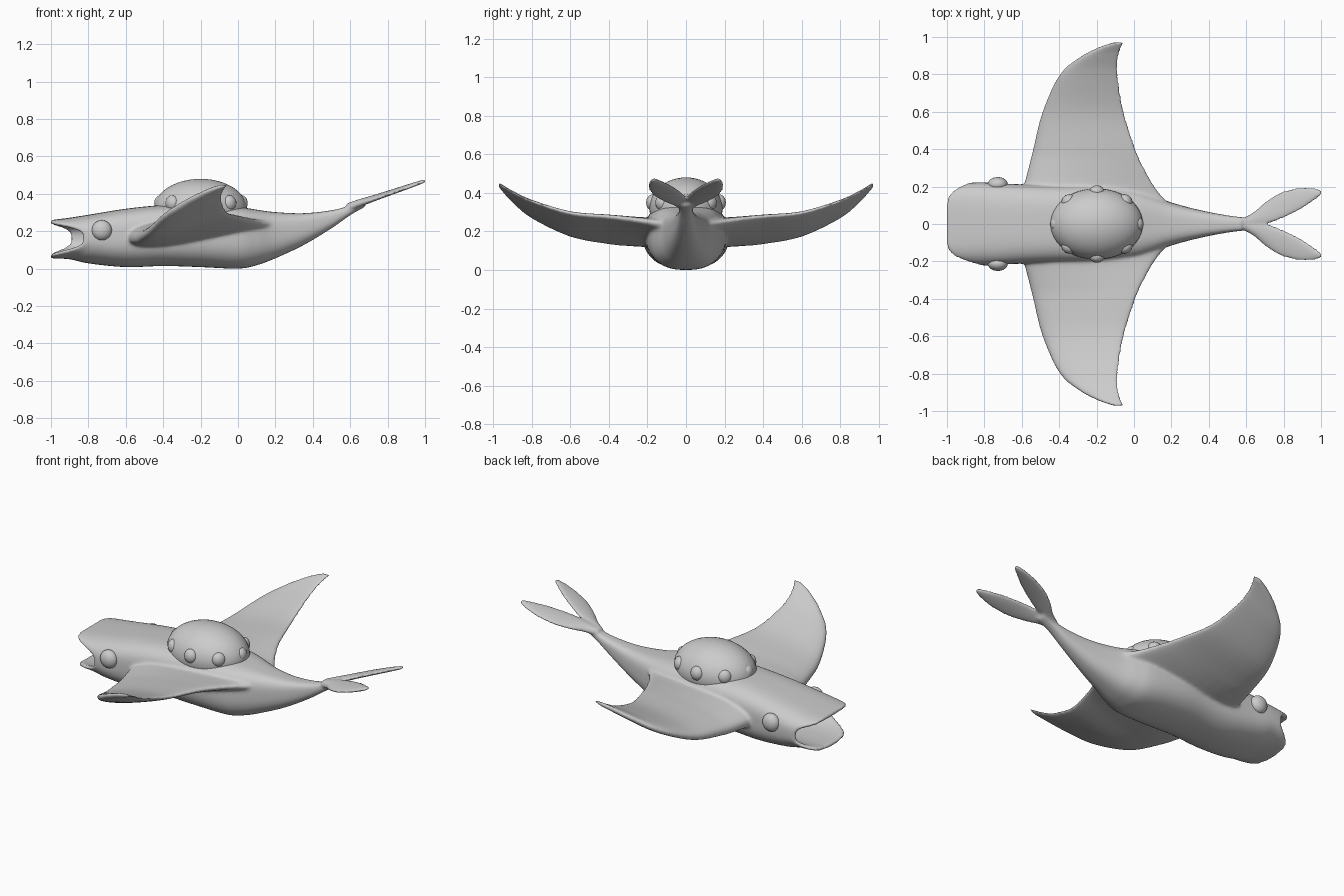
import bpy, bmesh
from math import sin, cos, tau, copysign

cube = bpy.data.objects.get("Cube")
if cube:
    bpy.data.objects.remove(cube, do_unlink=True)

grey = bpy.data.materials.new("plain grey")
grey.use_nodes = True
grey.diffuse_color = (0.6, 0.6, 0.6, 1)
grey.node_tree.nodes["Principled BSDF"].inputs["Base Color"].default_value = (0.6, 0.6, 0.6, 1)


def smooth_stations(stations, steps=5):
    """Fill in rows between the given stations along a Catmull-Rom curve."""
    rows = []
    last = len(stations) - 1
    for i in range(last):
        a, b = stations[max(i - 1, 0)], stations[i]
        c, d = stations[i + 1], stations[min(i + 2, last)]
        for k in range(steps):
            t = k / steps
            rows.append([q + 0.5 * t * (r - p + t * (2 * p - 5 * q + 4 * r - s
                         + t * (3 * (q - r) + s - p)))
                         for p, q, r, s in zip(a, b, c, d)])
    rows.append(list(stations[-1]))
    return rows


def loft(bm, rings):
    """Skin a list of point rings and cap both ends."""
    loops = [[bm.verts.new(p) for p in ring] for ring in rings]
    n = len(loops[0])
    for a, b in zip(loops, loops[1:]):
        for i in range(n):
            j = (i + 1) % n
            bm.faces.new((a[i], a[j], b[j], b[i]))
    bm.faces.new(loops[0][::-1])
    bm.faces.new(loops[-1])


def power(value, n):
    return copysign(abs(value) ** n, value)


def body_ring(x, half, low, high, count=64):
    """Slice with a boxy back and round belly; mouth corners sweep back unevenly."""
    sweep = max(0, (-0.7 - x) / 0.3)
    ring = []
    for i in range(count):
        t = tau * i / count
        n = 0.6 if sin(t) > 0 else 0.8
        depth = 0.175 if cos(t) < 0 else 0.11
        back = depth * max(0, (abs(cos(t)) - 0.3) / 0.7) ** 2.3
        ring.append((x + back * sweep, half * power(cos(t), n),
                     (low + high) / 2 + (high - low) / 2 * power(sin(t), n)))
    return ring


bm = bmesh.new()

# Body: x, half width, bottom, top, from mouth to tail stem
body = [
    (-1, 0.22, 0.055, 0.26), (-0.9, 0.222, 0.05, 0.272),
    (-0.8, 0.22, 0.028, 0.288), (-0.6, 0.212, 0.008, 0.32),
    (-0.4, 0.206, 0.014, 0.34), (-0.2, 0.206, 0.008, 0.345),
    (0, 0.185, 0, 0.33), (0.1, 0.155, 0.018, 0.315),
    (0.2, 0.115, 0.055, 0.302), (0.35, 0.075, 0.125, 0.296),
    (0.5, 0.046, 0.215, 0.312), (0.6, 0.035, 0.285, 0.337),
    (0.68, 0.03, 0.33, 0.362),
]
# Mouth cavity: starts deep inside and comes forward to the lips
cavity = [(-0.72, 0.1, 0.12, 0.2), (-0.76, 0.17, 0.085, 0.235),
          (-0.86, 0.19, 0.078, 0.243), (-1, 0.2, 0.076, 0.24)]
rows = smooth_stations(cavity) + smooth_stations(body)
loft(bm, [body_ring(*row) for row in rows])

# Wings: y, leading x, leading z, trailing x, trailing z, half thickness
wing = [
    (0.08, -0.6, 0.165, 0.22, 0.235, 0.085), (0.14, -0.595, 0.165, 0.16, 0.24, 0.075),
    (0.2, -0.59, 0.165, 0.112, 0.25, 0.062), (0.3, -0.565, 0.162, 0.055, 0.265, 0.054),
    (0.4, -0.54, 0.165, 0.01, 0.277, 0.048),
    (0.6, -0.49, 0.196, -0.052, 0.297, 0.038), (0.8, -0.398, 0.283, -0.084, 0.36, 0.026),
    (0.9, -0.28, 0.36, -0.078, 0.408, 0.018), (0.95, -0.178, 0.412, -0.062, 0.437, 0.014),
    (0.975, -0.1, 0.44, -0.048, 0.452, 0.011),
]
# Tail flukes: x, inner y, outer y, half thickness
fluke = [
    (0.58, -0.01, 0.03, 0.022), (0.64, -0.01, 0.065, 0.022),
    (0.7, -0.005, 0.118, 0.018), (0.78, 0.022, 0.17, 0.014),
    (0.88, 0.07, 0.197, 0.012), (0.96, 0.122, 0.195, 0.011),
    (1.005, 0.158, 0.18, 0.01),
]
angles = [tau * i / 32 for i in range(32)]
for side in (-1, 1):
    # Wing slices have a blunt leading edge and a thin trailing edge
    rings = []
    for y, lx, lz, tx, tz, thick in smooth_stations(wing):
        rings.append([((lx + tx) / 2 + (tx - lx) / 2 * cos(t), side * y,
                       (lz + tz) / 2 + (tz - lz) / 2 * cos(t)
                       + thick * power(sin(t), 0.8) * (1 - 0.4 * cos(t)))
                      for t in angles])
    loft(bm, rings)
    rings = []
    for x, inner, outer, thick in smooth_stations(fluke):
        z = 0.34 + 0.34 * (x - 0.62)
        tilt = 0.05 * (outer - inner)
        rings.append([(x, side * ((inner + outer) / 2 + (outer - inner) / 2 * cos(t)),
                       z + thick * sin(t) - tilt * cos(t)) for t in angles])
    loft(bm, rings)

bmesh.ops.recalc_face_normals(bm, faces=bm.faces)
mesh = bpy.data.meshes.new("winged_body")
bm.to_mesh(mesh)
bm.free()
mesh.materials.append(grey)
hull = bpy.data.objects.new("winged_body", mesh)
bpy.context.collection.objects.link(hull)

# Fuse the lofts into one skin with soft blends
remesh = hull.modifiers.new("fuse", "REMESH")
remesh.mode = "VOXEL"
remesh.voxel_size = 0.008
remesh.use_smooth_shade = True
soften = hull.modifiers.new("soften", "SMOOTH")
soften.factor = 0.5
soften.iterations = 12


def ellipsoid(name, centre, radii, segments=32):
    bpy.ops.mesh.primitive_uv_sphere_add(segments=segments, ring_count=segments // 2,
                                         location=centre)
    ob = bpy.context.object
    ob.name = name
    ob.scale = radii
    ob.data.materials.append(grey)
    bpy.ops.object.shade_smooth()
    return ob


# Dome on the back with a ring of round studs
ellipsoid("dome", (-0.2, 0, 0.32), (0.248, 0.19, 0.16), 48)
for i in range(8):
    a = tau * i / 8
    stud = ellipsoid("dome_stud", (-0.198 + 0.216 * cos(a), 0.173 * sin(a), 0.35),
                     (0.034, 0.04, 0.042), 20)
    stud.rotation_euler.z = a

# Eyes
for side in (-1, 1):
    ellipsoid("eye", (-0.728, side * 0.212, 0.205), (0.054, 0.039, 0.054), 24)
